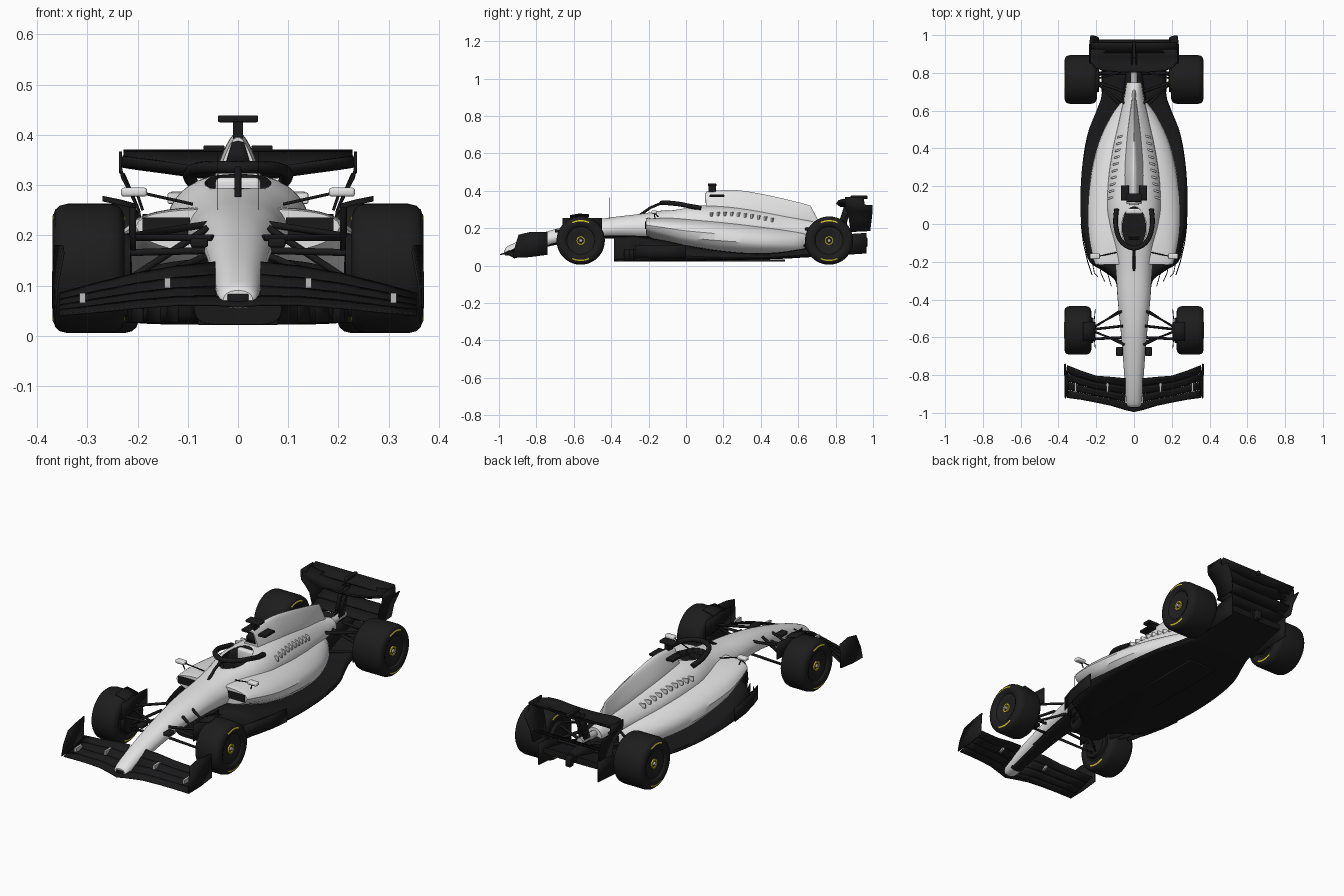
import bpy, bmesh, math
from mathutils import Matrix, Vector

def material(name, rgb):
    m = bpy.data.materials.new(name)
    m.diffuse_color = (*rgb, 1)
    return m

WHITE = material("body_white", (0.78, 0.78, 0.78))
BLACK = material("carbon_black", (0.010, 0.010, 0.011))
RUBBER = material("tyre_rubber", (0.012, 0.012, 0.012))
RIM = material("rim_dark", (0.014, 0.014, 0.014))
YELLOW = material("marking_yellow", (0.65, 0.55, 0.02))
METAL = material("metal_grey", (0.5, 0.5, 0.5))

def finish(bm, name, mat, mirror=False, thick=0, angle=35):
    bmesh.ops.recalc_face_normals(bm, faces=bm.faces)
    me = bpy.data.meshes.new(name)
    bm.to_mesh(me)
    bm.free()
    me.materials.append(mat)
    me.shade_smooth()
    me.set_sharp_from_angle(angle=math.radians(angle))
    ob = bpy.data.objects.new(name, me)
    bpy.context.collection.objects.link(ob)
    if mirror:
        ob.modifiers.new("mirror", "MIRROR")
    if thick:
        s = ob.modifiers.new("thickness", "SOLIDIFY")
        s.thickness, s.offset = thick, 0
    return ob

def smooth_rows(rows, k):
    """Catmull-Rom resampling of tuples, k steps per span."""
    out = []
    for i in range(len(rows) - 1):
        a, b, c, d = rows[max(i - 1, 0)], rows[i], rows[i + 1], rows[min(i + 2, len(rows) - 1)]
        for j in range(k):
            t = j / k
            out.append(tuple(0.5 * (2 * q + (r - p) * t + (2 * p - 5 * q + 4 * r - s) * t * t
                       + (3 * q - p - 3 * r + s) * t ** 3) for p, q, r, s in zip(a, b, c, d)))
    return out + [rows[-1]]

def loft(name, sections, mat, n=2.6, k=5, sides=40):
    """Sections along y: (y, half width, z low, z high, taper below, taper above)."""
    bm = bmesh.new()
    rings = []
    for y, w, zb, zt, u, p in smooth_rows(sections, k):
        ring = []
        for i in range(sides):
            a = 2 * math.pi * (i + 0.5) / sides
            c, s = (math.copysign(abs(f) ** (2 / n), f) for f in (math.cos(a), math.sin(a)))
            x = w * c * (1 - (p * s if s > 0 else -u * s))
            ring.append(bm.verts.new((x, y, (zb + zt) / 2 + s * (zt - zb) / 2)))
        rings.append(ring)
    for r, q in zip(rings, rings[1:]):
        for i in range(sides):
            j = (i + 1) % sides
            bm.faces.new((r[i], r[j], q[j], q[i]))
    bm.faces.new(rings[0])
    bm.faces.new(rings[-1])
    return finish(bm, name, mat)

def sheet(name, rows, mat, thick=0.006, mirror=True):
    bm = bmesh.new()
    g = [[bm.verts.new(p) for p in r] for r in rows]
    for r, q in zip(g, g[1:]):
        for i in range(len(r) - 1):
            bm.faces.new((r[i], r[i + 1], q[i + 1], q[i]))
    return finish(bm, name, mat, mirror, thick)

def box(name, c, size, mat, mirror=False, bevel=0.0, rot=0):
    bm = bmesh.new()
    m = Matrix.Translation(c) @ Matrix.Rotation(rot, 4, "Z") @ Matrix.Diagonal((*size, 1))
    bmesh.ops.create_cube(bm, size=1, matrix=m)
    if bevel:
        bmesh.ops.bevel(bm, geom=bm.edges[:], offset=bevel, segments=3, profile=0.5, affect="EDGES")
    return finish(bm, name, mat, mirror)

def lathe(name, c, profile, mat, a0=0, a1=360, steps=64):
    """Revolve (x, radius) points about the axle line through c; mirrored."""
    bm = bmesh.new()
    full = a1 - a0 == 360
    rings = []
    for i in range(steps if full else steps + 1):
        a = math.radians(a0 + (a1 - a0) * i / steps)
        rings.append([bm.verts.new((c[0] + x, c[1] + r * math.cos(a), c[2] + r * math.sin(a))) for x, r in profile])
    for r, q in zip(rings, rings[1:] + (rings[:1] if full else [])):
        for i in range(len(profile) - 1):
            bm.faces.new((r[i], r[i + 1], q[i + 1], q[i]))
    bmesh.ops.remove_doubles(bm, verts=bm.verts, dist=1e-5)
    return finish(bm, name, mat, True)

def rods(name, lines, r, mat, mirror=True):
    cu = bpy.data.curves.new(name, "CURVE")
    cu.dimensions, cu.bevel_depth, cu.bevel_resolution, cu.use_fill_caps = "3D", r, 2, True
    for line in lines:
        for side in ((1, -1) if mirror else (1,)):
            sp = cu.splines.new("POLY")
            sp.points.add(len(line) - 1)
            for pt, (x, y, z) in zip(sp.points, line):
                pt.co = (x * side, y, z, 1)
    ob = bpy.data.objects.new(name, cu)
    bpy.context.collection.objects.link(ob)
    cu.materials.append(mat)
    return ob

# Nose, chassis and engine cover shoulders in one smooth body, dark underneath
body = loft("chassis_body", [
    (-0.968, 0.030, 0.055, 0.090, .1, .2), (-0.945, 0.041, 0.055, 0.108, .1, .2),
    (-0.85, 0.049, 0.075, 0.148, .1, .2), (-0.70, 0.060, 0.110, 0.195, .1, .2),
    (-0.55, 0.073, 0.135, 0.233, .1, .25), (-0.40, 0.088, 0.145, 0.258, .1, .2),
    (-0.25, 0.098, 0.140, 0.276, .1, .2), (-0.12, 0.115, 0.130, 0.296, .1, .2),
    (0.0, 0.135, 0.13, 0.316, .1, .15), (0.1, 0.145, 0.13, 0.322, .1, .17),
    (0.25, 0.138, 0.13, 0.316, .1, .28), (0.40, 0.115, 0.12, 0.296, .1, .4),
    (0.55, 0.080, 0.12, 0.265, .1, .45), (0.66, 0.055, 0.13, 0.240, .1, .4),
    (0.75, 0.040, 0.15, 0.220, .1, .2)], WHITE)
body.data.materials.append(BLACK)
for f in body.data.polygons:
    if f.normal.z < -0.8 and f.center.y > -0.92:
        f.material_index = 1

# Cooling gills along the engine cover shoulders
bpy.context.view_layer.update()
for i in range(10):
    y, x = 0.14 + 0.036 * i, 0.118 - 0.0055 * i
    hit, loc, nor, idx = body.ray_cast(Vector((x, y, 1)), Vector((0, 0, -1)))
    if hit:
        box(f"gill_{i}", (x, y, loc.z - 0.004), (0.045, 0.01, 0.022), WHITE, True, 0.003, -0.3)

# Cockpit opening with dark interior
bm = bmesh.new()
bmesh.ops.create_cone(bm, cap_ends=True, segments=48, radius1=1, radius2=1, depth=1,
    matrix=Matrix.Translation((0, -0.02, 0.40)) @ Matrix.Diagonal((0.066, 0.11, 0.30, 1)))
cutter = finish(bm, "cockpit_cutter", BLACK)
cutter.hide_render = True
cutter.hide_viewport = True
cut = body.modifiers.new("cockpit", "BOOLEAN")
cut.operation, cut.object = "DIFFERENCE", cutter
bm = bmesh.new()
bmesh.ops.create_cone(bm, cap_ends=True, segments=48, radius1=1, radius2=1, depth=1,
    matrix=Matrix.Translation((0, -0.02, 0.24)) @ Matrix.Diagonal((0.064, 0.108, 0.046, 1)))
finish(bm, "cockpit_interior", BLACK)
box("steering_wheel", (0, -0.075, 0.272), (0.06, 0.012, 0.03), BLACK, bevel=0.004)
box("headrest", (0, 0.068, 0.285), (0.09, 0.03, 0.06), WHITE, bevel=0.01)

# Airbox, spine and fin
loft("airbox_spine", [
    (0.108, 0.044, 0.20, 0.395, 0, .45), (0.20, 0.050, 0.20, 0.404, 0, .45),
    (0.30, 0.050, 0.20, 0.401, 0, .5), (0.45, 0.038, 0.19, 0.374, 0, .6),
    (0.58, 0.022, 0.18, 0.344, 0, .6), (0.655, 0.012, 0.18, 0.324, 0, .4),
    (0.67, 0.011, 0.18, 0.312, 0, .4), (0.71, 0.010, 0.17, 0.235, 0, .3)], WHITE, n=2.2)
sheet("airbox_inlet", [[(0, 0.105, 0.388), (0.012, 0.105, 0.385)], [(0, 0.105, 0.335), (0.027, 0.105, 0.335)]], BLACK, 0.004)

# Sidepods
loft("sidepods", [
    (-0.215, 0.205, 0.165, 0.252, .25, .03), (-0.19, 0.216, 0.150, 0.256, .3, .06),
    (-0.10, 0.238, 0.115, 0.257, .35, .1), (0.0, 0.250, 0.085, 0.253, .3, .13),
    (0.15, 0.249, 0.065, 0.243, .2, .18), (0.30, 0.228, 0.058, 0.228, .12, .22),
    (0.45, 0.185, 0.058, 0.208, .1, .25), (0.58, 0.120, 0.065, 0.190, .1, .25),
    (0.65, 0.065, 0.080, 0.180, .1, .2)], WHITE, n=3.2)
box("sidepod_inlet", (0.143, -0.214, 0.216), (0.095, 0.008, 0.038), BLACK, True)

# Floor, keel plank, fences and diffuser
loft("floor", [
    (-0.385, 0.088, 0.022, 0.155, 0, .15), (-0.30, 0.100, 0.022, 0.158, 0, .15),
    (-0.25, 0.165, 0.022, 0.155, .05, .25), (-0.20, 0.235, 0.022, 0.148, 0, .2),
    (-0.10, 0.264, 0.022, 0.132, 0, .15), (0.0, 0.280, 0.024, 0.110, 0, .12),
    (0.15, 0.284, 0.027, 0.085, 0, .1),
    (0.32, 0.273, 0.031, 0.068, 0, .05), (0.48, 0.245, 0.035, 0.070, 0, .05),
    (0.61, 0.195, 0.042, 0.088, 0, .1), (0.70, 0.170, 0.052, 0.105, 0, .1),
    (0.93, 0.168, 0.110, 0.145, 0, 0)], BLACK, n=5)
box("plank", (0, 0.08, 0.027), (0.16, 0.90, 0.012), BLACK, bevel=0.003)
for i, x in enumerate((0.12, 0.155, 0.19)):
    sheet(f"floor_fence_{i}", [[(x, -0.33 + 0.025 * i, z), (x + 0.02, -0.26, z), (x + 0.04, -0.15, z)] for z in (0.026, 0.09)], BLACK, 0.004)
sheet("floor_edge_fin", [[(0.222, -0.27, z0), (0.245, -0.2, z0), (0.268, -0.10, z0), (0.28, 0.0, z0)] for z0 in (0.04, 0.11)], BLACK, 0.005)
sheet("diffuser_side", [[(0.17, 0.70, z0), (0.17, 0.89, z1), (0.17, 0.965, z2)] for z0, z1, z2 in ((0.05, 0.06, 0.065), (0.11, 0.17, 0.175))], BLACK)

# Gearbox, exhaust and rear light
loft("gearbox", [(0.58, 0.08, 0.07, 0.18, 0, .1), (0.72, 0.055, 0.08, 0.18, 0, .1),
                 (0.85, 0.035, 0.10, 0.17, 0, 0), (0.94, 0.022, 0.11, 0.16, 0, 0)], BLACK, n=3.5)
rods("exhaust_pipe", [[(0, 0.72, 0.19), (0, 0.80, 0.19), (0, 0.87, 0.195)]], 0.018, METAL, False)
box("rear_light", (0, 0.955, 0.125), (0.03, 0.03, 0.05), BLACK, bevel=0.004)

# Front wing: four slotted elements swept between leading and trailing lines
stations = [(0.0, -0.995, -0.88, .062, .090), (0.045, -0.985, -0.815, .066, .148), (0.12, -0.962, -0.808, .066, .140),
            (0.20, -0.945, -0.802, .060, .126), (0.28, -0.93, -0.775, .052, .106), (0.355, -0.92, -0.745, .045, .085)]
for k in range(4):
    rows = []
    for x, y0, y1, z0, z1 in (stations if k == 0 else stations[1:]):
        fs = [(k + t) / 4 for t in (0, 0.3, 0.6, 0.93)]
        rows.append([(x, y0 + (y1 - y0) * f, z0 + (z1 - z0) * f ** 1.3 - 0.004 * (1 - (f * 4 - k))) for f in fs])
    sheet(f"front_wing_element_{k}", rows, BLACK, 0.005)
sheet("front_wing_endplate", [
    [(0.364, -0.925, .042), (0.366, -0.84, .045), (0.368, -0.74, .058)],
    [(0.360, -0.915, .10), (0.362, -0.83, .115), (0.368, -0.74, .12)],
    [(0.348, -0.895, .165), (0.350, -0.83, .18), (0.364, -0.74, .18)]], BLACK, 0.005)
for i, (x, z) in enumerate(((0.14, 0.105), (0.31, 0.075))):
    box(f"flap_bracket_{i}", (x, -0.865, z), (0.012, 0.05, 0.02), METAL, True)
box("nose_inlet", (0, -0.967, 0.072), (0.042, 0.008, 0.022), BLACK, bevel=0.003)

# Rear wing with curved endplates, beam wings and pylons
sheet("rear_wing_main", [[(x, y, z + .018), (x, y + .02, z + .003), (x, 0.885, z), (x, 0.925, z + .018)]
      for x, y, z in ((0, .805, .315), (0.08, .805, .317), (0.16, .812, .328), (0.205, .828, .334), (0.23, .86, .338))], BLACK, 0.007)
sheet("rear_wing_flap", [[(x, 0.905, .338), (x, 0.935, .348), (x, 0.962, .368)] for x in (0, 0.12, 0.228)], BLACK, 0.006)
sheet("rear_wing_endplate", [
    [(0.234, 0.85, .366), (0.234, 0.95, .367)], [(0.234, 0.85, .335), (0.234, 0.955, .325)],
    [(0.230, 0.85, .315), (0.228, 0.998, .322)], [(0.214, 0.86, .285), (0.212, 0.997, .285)],
    [(0.198, 0.87, .25), (0.198, 0.993, .25)], [(0.188, 0.88, .18), (0.188, 0.985, .185)]], BLACK, 0.006)
for i, (y, z) in enumerate(((0.865, 0.185), (0.915, 0.215))):
    sheet(f"beam_wing_{i}", [[(x, y, z), (x, y + 0.03, z + 0.006), (x, y + 0.06, z + 0.025)] for x in (0, 0.1, 0.19)], BLACK)
sheet("rear_wing_pylon", [[(0.012, 0.80, .18), (0.012, 0.85, .18)], [(0.012, 0.83, .27), (0.012, 0.87, .27)],
                          [(0.012, 0.85, .335), (0.012, 0.90, .335)]], BLACK, 0.007)
box("flap_actuator", (0, 0.925, 0.365), (0.016, 0.09, 0.02), BLACK, bevel=0.005)

# Wheels: tyre, dished cover, hub and sidewall markings
for tag, y, x0, x1 in (("front", -0.563, 0.226, 0.369), ("rear", 0.765, 0.197, 0.368)):
    c, h = ((x0 + x1) / 2, y, 0.134), (x1 - x0) / 2
    half = [(h - .008, .078), (h - .001, .088), (h, .102), (h - .005, .117), (h - .014, .125), (h - .03, .129)]
    lathe(f"{tag}_tyre", c, half + [(-x, r) for x, r in reversed(half)], RUBBER)
    lathe(f"{tag}_wheel_cover", c, [(h - .006, .079), (h - .012, .074), (h - .014, .04), (h - .022, .022), (h - .022, 0)], RIM)
    lathe(f"{tag}_brake_drum", c, [(-h + .006, .079), (-h + .004, .07), (-h - .012, .065), (-h - .015, 0)], BLACK)
    lathe(f"{tag}_hub_ring", c, [(h - .018, .024), (h - .011, .024), (h - .011, .016), (h - .018, .016)], YELLOW)
    lathe(f"{tag}_hub_nut", c, [(h - .022, .010), (h - .006, .009), (h - .006, 0)], METAL, steps=12)
    for i, a in enumerate((65, 245)):
        for s, side in ((1, "outer"), (-1, "inner")):
            lathe(f"{tag}_{side}_marking_{i}", c, [(s * (h + .0008), .1025), (s * (h - .0015), .1095)], YELLOW, a, a + 50, 16)

# Suspension arms
rods("front_suspension", [
    [(0.06, -0.46, .222), (0.235, -0.555, .195), (0.05, -0.64, .195)],
    [(0.06, -0.45, .160), (0.235, -0.565, .085), (0.04, -0.63, .135)],
    [(0.06, -0.54, .215), (0.235, -0.56, .100)], [(0.05, -0.60, .17), (0.235, -0.61, .165)]], 0.007, BLACK)
rods("rear_suspension", [
    [(0.05, 0.64, .195), (0.22, 0.76, .195), (0.03, 0.82, .175)],
    [(0.06, 0.62, .11), (0.22, 0.77, .085), (0.03, 0.86, .12)],
    [(0.05, 0.70, .19), (0.22, 0.76, .10)], [(0.03, 0.80, .13), (0.22, 0.80, .13)]], 0.008, BLACK)
sheet("wheel_winglet", [[(x, -0.62, z - .008), (x, -0.57, z), (x, -0.52, z - .004)]
      for x, z in ((0.205, .262), (0.235, .27), (0.27, .277))], BLACK, 0.003)
sheet("wheel_deflector", [[(0.205, -0.66, z), (0.215, -0.56, z), (0.205, -0.45, z)] for z in (0.17, 0.255)], BLACK, 0.004)
box("nose_camera", (0.077, -0.675, 0.185), (0.035, 0.05, 0.018), BLACK, True, 0.005)

# Halo, camera pods, mirrors and antennas
arc = [(0.092, 0.08, .308), (0.098, 0.02, .318), (0.093, -0.03, .328), (0.076, -0.08, .334), (0.042, -0.115, .336), (0, -0.13, .335)]
hoop = smooth_rows(arc, 4)
rods("halo_hoop", [hoop + [(-x, y, z) for x, y, z in reversed(hoop[:-1])]], 0.0125, BLACK, False)
rods("halo_strut", [[(0, -0.13, .335), (0, -0.19, .310), (0, -0.25, .268)]], 0.007, BLACK, False)
box("camera_bar", (0, 0.14, 0.432), (0.08, 0.045, 0.014), BLACK, bevel=0.004)
box("camera_stalk", (0, 0.14, 0.41), (0.02, 0.04, 0.035), BLACK)
box("airbox_winglet", (0.048, 0.165, 0.373), (0.042, 0.08, 0.012), BLACK, True, 0.003)
box("mirror", (0.207, -0.17, 0.286), (0.052, 0.03, 0.018), WHITE, True, 0.006)
rods("mirror_stalk", [[(0.20, -0.17, .28), (0.19, -0.165, .25)], [(0.185, -0.17, .283), (0.09, -0.15, .262)]], 0.003, BLACK)
rods("sensor_antenna", [[(0.04, -0.41, .25), (0.04, -0.41, .365)]], 0.0006, BLACK)
